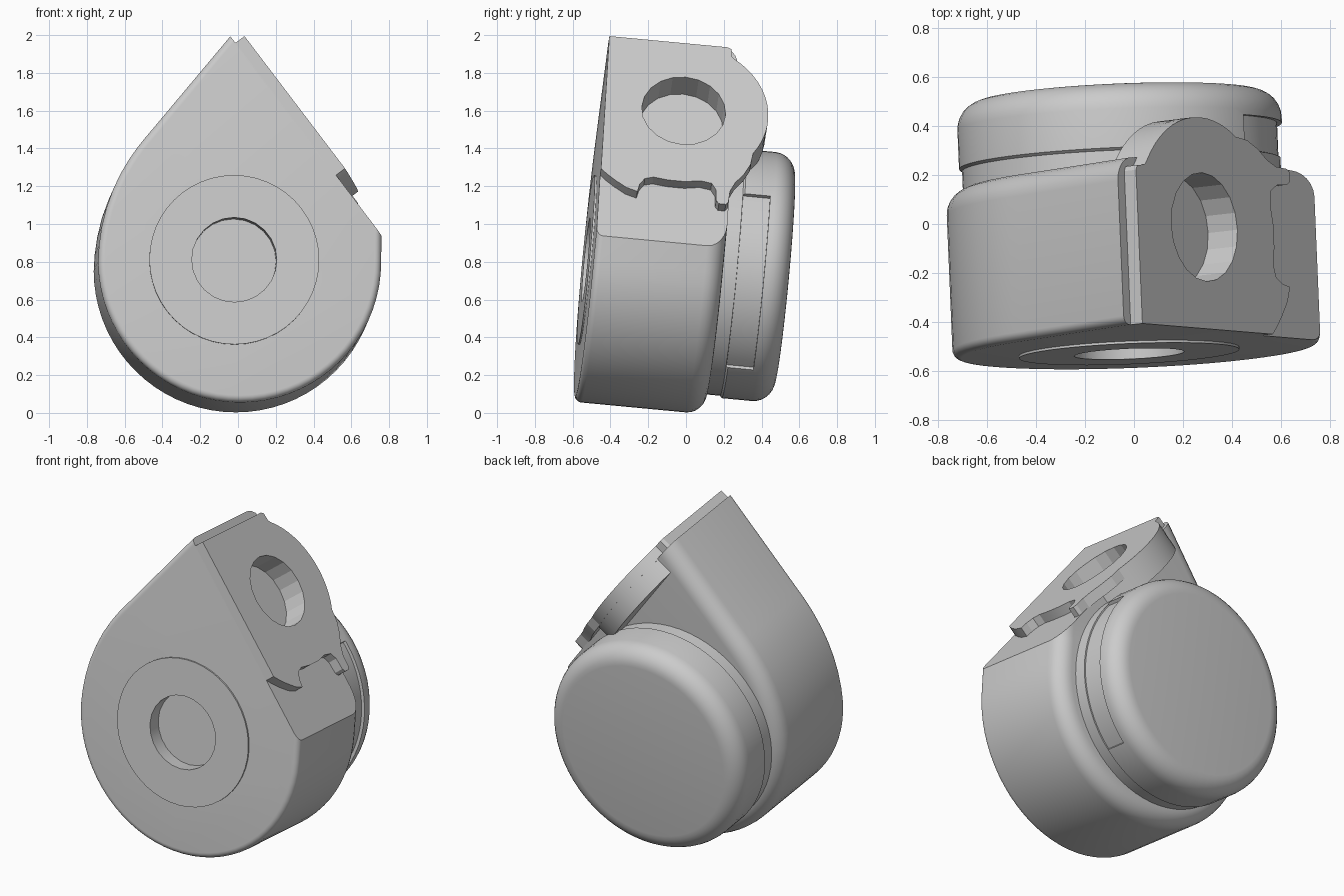
import bpy, bmesh
from math import radians, cos, sin
from mathutils import Matrix, Vector

if "Cube" in bpy.data.objects:
    bpy.data.objects.remove(bpy.data.objects["Cube"])

# Whole model leans slightly: local axes are u (right), v (depth), w (up)
PLACE = (Matrix.Translation((-0.02, -0.52, 0.81))
         @ Matrix.Rotation(radians(2.4), 4, 'Z') @ Matrix.Rotation(radians(-5.4), 4, 'X'))


def frame(origin, x, y, z):
    m = Matrix((x, y, z)).transposed().to_4x4()
    m.translation = origin
    return m


FRONT = frame((0, 0, 0), (1, 0, 0), (0, 0, 1), (0, 1, 0))
N = Vector((0.799, 0, 0.602))                       # normal of the sloping flat
FLAT = frame((0.059, 0, 1.19), (0, 1, 0), (0.602, 0, -0.799), -N)


def arc(cx, cy, r, a0, a1, n):
    return [(cx + r * cos(radians(a0 + (a1 - a0) * i / n)),
             cy + r * sin(radians(a0 + (a1 - a0) * i / n))) for i in range(n + 1)]


def circle(cx, cy, r, n):
    return arc(cx, cy, r, 0, 360, n)[:-1]


def finish(name, bm):
    bmesh.ops.recalc_face_normals(bm, faces=bm.faces)
    me = bpy.data.meshes.new(name)
    bm.to_mesh(me)
    bm.free()
    ob = bpy.data.objects.new(name, me)
    bpy.context.collection.objects.link(ob)
    ob.matrix_world = PLACE
    return ob


def prism_bm(pts, d0, d1, fr):
    bm = bmesh.new()
    a = [bm.verts.new(fr @ Vector((x, y, d0))) for x, y in pts]
    b = [bm.verts.new(fr @ Vector((x, y, d1))) for x, y in pts]
    bm.faces.new(a)
    bm.faces.new(b[::-1])
    for i in range(len(pts)):
        j = (i + 1) % len(pts)
        bm.faces.new((a[i], b[i], b[j], a[j]))
    bmesh.ops.recalc_face_normals(bm, faces=bm.faces)
    return bm


def prism(name, pts, d0, d1, fr):
    return finish(name, prism_bm(pts, d0, d1, fr))


def activate(ob):
    bpy.ops.object.select_all(action='DESELECT')
    ob.select_set(True)
    bpy.context.view_layer.objects.active = ob


def cut(cutter, *targets):
    cutter.hide_render = True
    bpy.context.view_layer.update()
    for ob in targets:
        activate(ob)
        mod = ob.modifiers.new("cut", 'BOOLEAN')
        mod.operation, mod.solver, mod.object = 'DIFFERENCE', 'EXACT', cutter
        bpy.ops.object.modifier_apply(modifier=mod.name)
    bpy.data.objects.remove(cutter)


# Teardrop housing, rounded rims, then sliced by the sloping flat
DEPTH = 0.69
outline = arc(0.03, -0.005, 0.75, 180, 360, 36) + [
    (0.782, 0.14), (0.79, 0.3), (0.9, 1.3), (0.16, 1.40),
    (-0.43, 0.697), (-0.47, 0.65), (-0.51, 0.60), (-0.55, 0.543), (-0.60, 0.46),
    (-0.64, 0.375), (-0.675, 0.28), (-0.70, 0.18), (-0.715, 0.08)]
bm = prism_bm(outline, 0, DEPTH, FRONT)
for v, width in ((0, 0.035), (DEPTH, 0.1)):
    rim = [e for e in bm.edges if all(abs(p.co.y - v) < 1e-5 for p in e.verts)]
    bmesh.ops.bevel(bm, geom=rim, offset=width, segments=6, profile=0.5, affect='EDGES')
sliced = bmesh.ops.bisect_plane(bm, geom=bm.verts[:] + bm.edges[:] + bm.faces[:],
                                plane_co=N * 0.703, plane_no=N, clear_outer=True)
bmesh.ops.contextual_create(
    bm, geom=[e for e in sliced["geom_cut"] if isinstance(e, bmesh.types.BMEdge)])
housing = finish("housing", bm)

# Raised front disc with central bore
front_disc = prism("front_disc", circle(0, 0, 0.45, 48), -0.01, 0.02, FRONT)
cut(prism("bore_cutter", circle(0, 0, 0.225, 24), -0.1, 0.08, FRONT), housing, front_disc)

# Sloping lock plate with hooked lower edge, and thick round lug behind it
CX, CY, R = 0.418, 0.447, 0.45
plate_pts = ([(0, 0), (0.63, 0), (0.65, 0.01), (0.655, 0.06)]
             + arc(CX, CY, R, -56, 32, 14)
             + [(0.79, 0.76), (0.758, 0.83), (0.715, 0.89), (0.69, 0.95), (0.685, 1.02),
                (0.672, 1.04), (0.635, 1.04), (0.62, 1.02), (0.615, 0.95), (0.59, 0.91),
                (0.53, 0.90), (0.45, 0.915), (0.36, 0.915), (0.28, 0.905), (0.235, 0.92),
                (0.21, 0.96), (0.20, 1.01), (0.14, 0.99), (0.08, 0.95), (0.03, 0.91),
                (0, 0.88)])
lock_plate = prism("lock_plate", plate_pts, 0, 0.065, FLAT)
lug = prism("lug", arc(CX, CY, R - 0.001, -56, 56, 18), 0.03, 0.17, FLAT)
cut(prism("lug_hole_cutter", circle(CX, CY, 0.223, 20), -0.1, 0.15, FLAT), housing, lock_plate)

# Rear knob: turned profile with a narrow step and rounded rim
profile = ([(0.0, 0.6), (0.65, 0.6), (0.65, 0.765), (0.662, 0.775)]
           + [(x, y) for x, y in arc(0.55, 0.935, 0.112, 0, 90, 7)] + [(0.0, 1.047)])
bm = bmesh.new()
SEG = 64
rings = []
for r, v in profile:
    if r == 0:
        rings.append([bm.verts.new((0, v, 0))] * SEG)
    else:
        rings.append([bm.verts.new((x, v, z)) for x, z in circle(0, 0, r, SEG)])
for lo, hi in zip(rings, rings[1:]):
    for i in range(SEG):
        j = (i + 1) % SEG
        bm.faces.new(list(dict.fromkeys((lo[i], lo[j], hi[j], hi[i]))))
knob = finish("rear_knob", bm)

# Shallow recess in the right side of the knob
recess = arc(0, 0, 0.642, -49, 40, 20) + arc(0, 0, 0.8, 40, -49, 20)
cut(prism("recess_cutter", recess, 0.766, 0.91, FRONT), knob)

for ob in (housing, front_disc, lock_plate, lug, knob):
    activate(ob)
    bpy.ops.object.shade_smooth_by_angle(angle=radians(17))
